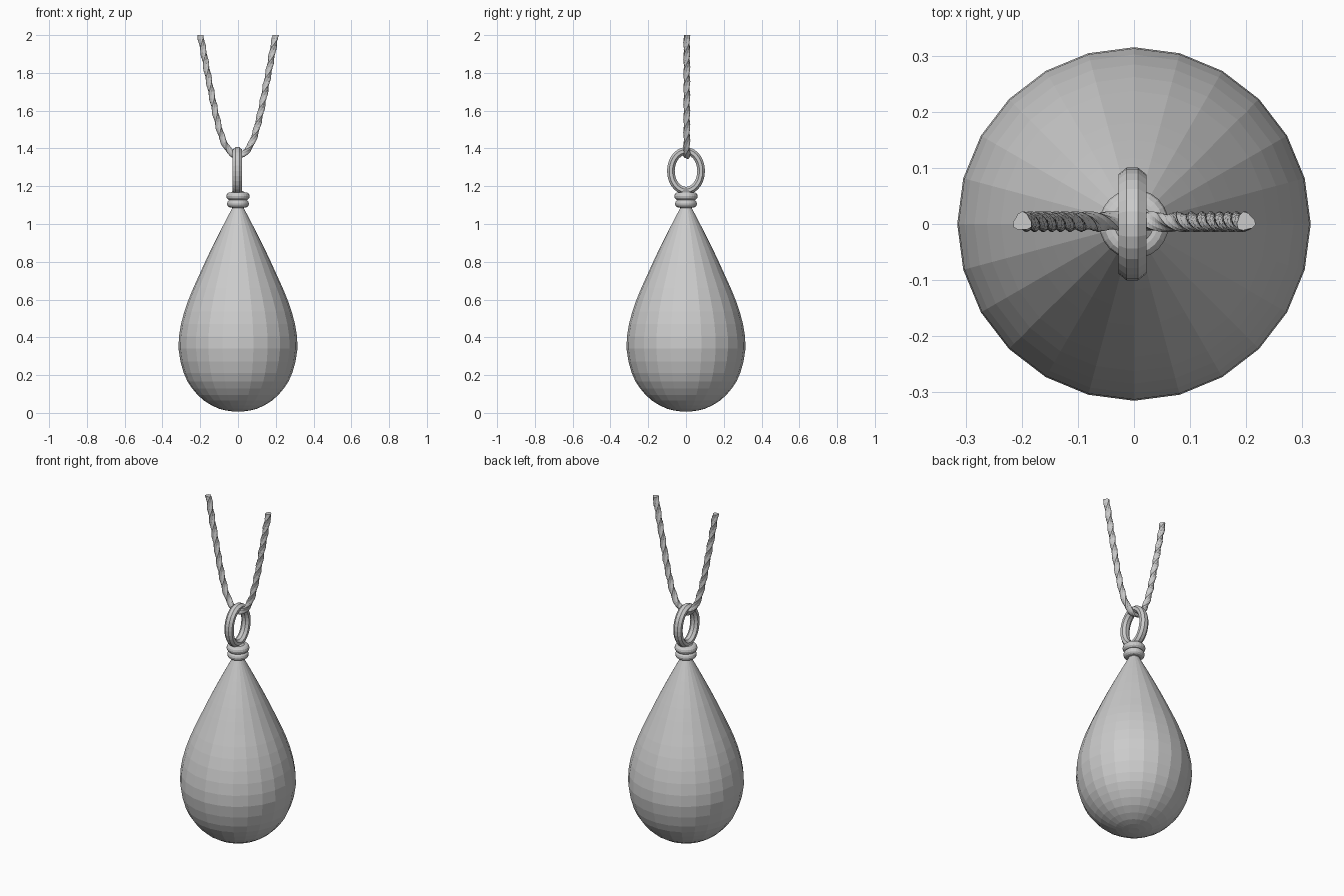
import bpy, math
from math import sin, cos, pi, tau
from mathutils import Vector

if "Cube" in bpy.data.objects:
    bpy.data.objects.remove(bpy.data.objects["Cube"])


def make(name, verts, faces):
    me = bpy.data.meshes.new(name)
    me.from_pydata([tuple(v) for v in verts], [], faces)
    me.update()
    ob = bpy.data.objects.new(name, me)
    bpy.context.collection.objects.link(ob)
    return ob


def tube(name, rings, closed=False):
    """Skin a list of equal-length vertex rings; cap the ends unless closed."""
    n, m = len(rings[0]), len(rings)
    faces = []
    for i in range(m if closed else m - 1):
        a, b = i * n, ((i + 1) % m) * n
        faces += [(a + j, a + (j + 1) % n, b + (j + 1) % n, b + j) for j in range(n)]
    if not closed:
        faces += [tuple(reversed(range(n))), tuple(range((m - 1) * n, m * n))]
    return make(name, [v for r in rings for v in r], faces)


def lathe(name, profile, sides):
    return tube(name, [[(r * sin(tau * j / sides), -r * cos(tau * j / sides), z)
                        for j in range(sides)] for r, z in profile])


def spline(pts, steps):
    """Catmull-Rom samples through the points."""
    p = [2 * pts[0] - pts[1]] + pts + [2 * pts[-1] - pts[-2]]
    out = []
    for i in range(1, len(p) - 2):
        a, b, c, d = p[i - 1:i + 3]
        for k in range(steps):
            t = k / steps
            out.append(0.5 * (2 * b + (c - a) * t + (2 * a - 5 * b + 4 * c - d) * t * t
                              + (3 * b - a - 3 * c + d) * t ** 3))
    return out + [pts[-1]]


# teardrop body
drop = [Vector(p) for p in [(0.03, 0.008), (0.10, 0.022), (0.18, 0.065), (0.243, 0.13),
        (0.287, 0.21), (0.315, 0.34), (0.302, 0.47), (0.262, 0.60), (0.21, 0.72),
        (0.15, 0.85), (0.085, 0.98), (0.025, 1.095)]]
lathe("teardrop_body", spline(drop, 2), 24)

# collar: core with two stacked bands
lathe("collar_core", [(0.03, 1.085), (0.046, 1.10), (0.046, 1.16), (0.025, 1.175)], 24)
for name, z, r in (("collar_lower_band", 1.108, 0.058), ("collar_upper_band", 1.147, 0.062)):
    band = [(r - 0.02 + 0.02 * cos(a), z + 0.021 * sin(a))
            for a in (-pi / 2 + pi * k / 6 for k in range(7))]
    lathe(name, band, 24)

# oval hanging ring in the yz plane
rings = []
for i in range(28):
    a = tau * i / 28
    rings.append([(-0.003 + 0.027 * cos(b),
                   (0.08 + 0.022 * sin(b)) * cos(a),
                   1.281 + (0.105 + 0.022 * sin(b)) * sin(a))
                  for b in (tau * (j + 0.5) / 8 for j in range(8))])
tube("hanging_ring", rings, True)

# twisted cord looped through the ring
half = [(0.199, 2.0), (0.171, 1.85), (0.142, 1.7), (0.115, 1.57), (0.085, 1.46), (0.048, 1.39)]
path = [Vector((-x, 0.004, z)) for x, z in half] + [Vector((0, 0.004, 1.361))] \
     + [Vector((x, 0.004, z)) for x, z in reversed(half)]
pts = spline(path, 8)
rings, dist = [], 0
for i, p in enumerate(pts):
    t = (pts[min(i + 1, len(pts) - 1)] - pts[max(i - 1, 0)]).normalized()
    if i in (0, len(pts) - 1):
        t = Vector((0, 0, -1 if i == 0 else 1))  # level cut ends
    side = Vector((0, 1, 0))
    up = t.cross(side)
    if i:
        dist += (p - pts[i - 1]).length
    ring = []
    for j in range(12):
        a = tau * j / 12 + dist * 26
        r = 0.0162 + 0.0025 * cos(3 * tau * j / 12)
        ring.append(p + side * r * cos(a) + up * r * sin(a))
    rings.append(ring)
tube("twisted_cord", rings)

# outward normals
import bmesh
for ob in bpy.context.collection.objects:
    bm = bmesh.new()
    bm.from_mesh(ob.data)
    bmesh.ops.recalc_face_normals(bm, faces=bm.faces)
    bm.to_mesh(ob.data)
    bm.free()
